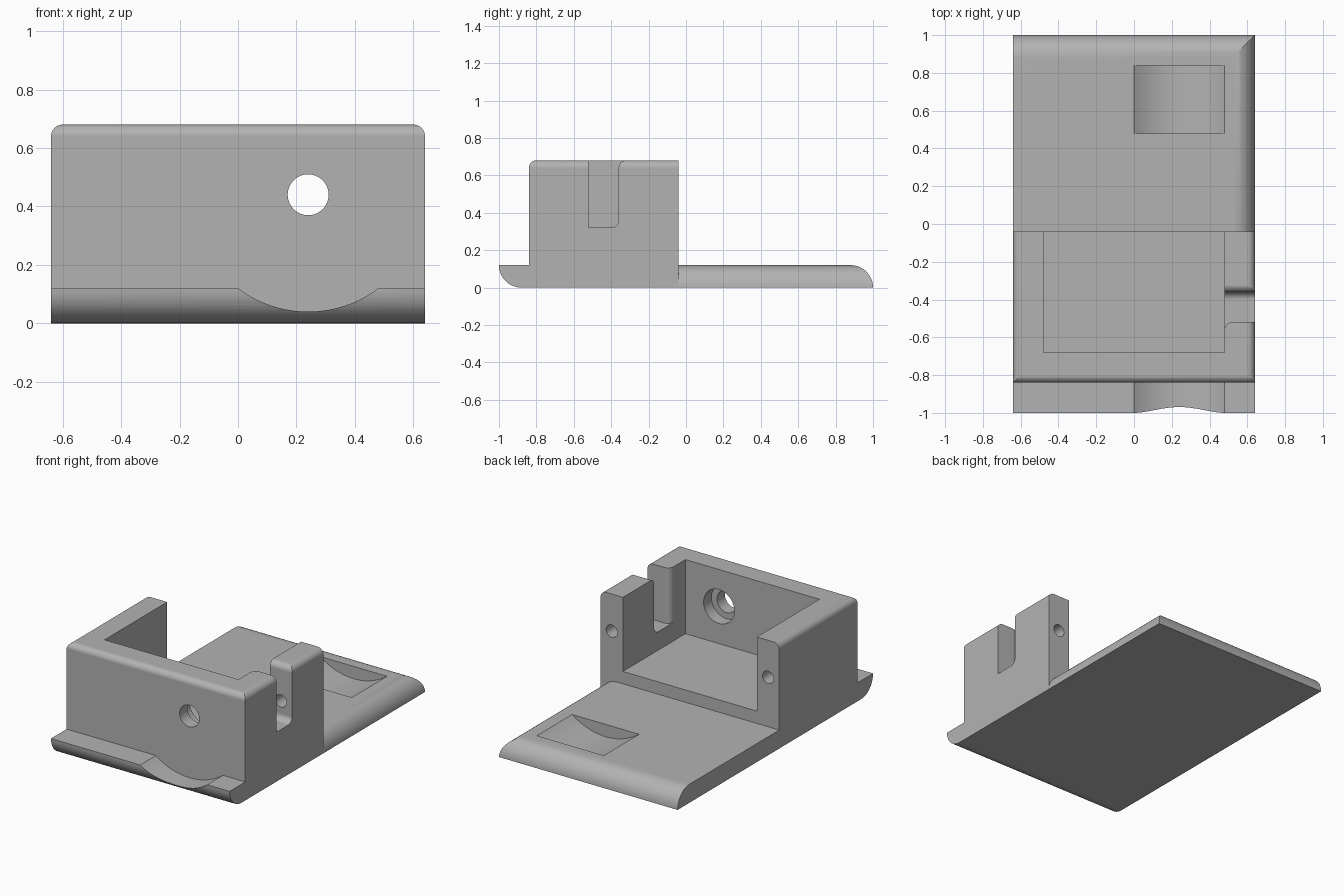
import bpy, bmesh
from math import radians, cos, sin
from mathutils import Vector

cube = bpy.data.objects.get("Cube")
if cube:
    bpy.data.objects.remove(cube, do_unlink=True)

GREY = (0.45, 0.45, 0.45, 1)
mat = bpy.data.materials.new("plain grey")
mat.use_nodes = True
mat.diffuse_color = GREY
mat.node_tree.nodes["Principled BSDF"].inputs["Base Color"].default_value = GREY


def arc(cx, cy, r, start, end, steps=12):
    angles = [radians(start + (end - start) * i / steps) for i in range(steps + 1)]
    return [(cx + r * cos(a), cy + r * sin(a)) for a in angles]


def circle(cx, cy, r, steps=48):
    return arc(cx, cy, r, 0, 360, steps)[:-1]


def rect(a0, a1, b0, b1):
    return [(a0, b0), (a1, b0), (a1, b1), (a0, b1)]


def prism(name, profile, axis, start, end):
    """Extrude a 2D profile along an axis; profile uses the other two axes in order."""
    place = {"x": lambda a, b: (start, a, b),
             "y": lambda a, b: (a, start, b),
             "z": lambda a, b: (a, b, start)}[axis]
    bm = bmesh.new()
    face = bm.faces.new([bm.verts.new(place(a, b)) for a, b in profile])
    grown = bmesh.ops.extrude_face_region(bm, geom=[face])["geom"]
    shift = Vector([(end - start) * (axis == k) for k in "xyz"])
    bmesh.ops.translate(bm, vec=shift,
                        verts=[v for v in grown if isinstance(v, bmesh.types.BMVert)])
    bmesh.ops.recalc_face_normals(bm, faces=bm.faces)
    mesh = bpy.data.meshes.new(name)
    bm.to_mesh(mesh)
    bm.free()
    mesh.materials.append(mat)
    obj = bpy.data.objects.new(name, mesh)
    bpy.context.collection.objects.link(obj)
    return obj


def combine(target, tool, operation="DIFFERENCE"):
    """Apply a boolean and throw the tool away."""
    bpy.context.view_layer.objects.active = target
    mod = target.modifiers.new("shape", "BOOLEAN")
    mod.operation, mod.solver, mod.object = operation, "EXACT", tool
    bpy.ops.object.modifier_apply(modifier=mod.name)
    bpy.data.objects.remove(tool, do_unlink=True)


W, PLATE, TOP = 0.64, 0.12, 0.68      # half width, plate height, box height
FRONT, BACK = -0.84, -0.04            # box extent in depth
R = 0.04                              # small edge radius

# base plate: rounded under the front lip and over the back edge
body = prism("mounting_bracket",
             arc(-0.88, PLATE, PLATE, 180, 270) + arc(0.88, 0, PLATE, 0, 90),
             "x", -W, W)

# plate's left edge rounded behind the box
combine(body, prism("edge_cutter", arc(W - PLATE, 0, PLATE, 0, 90)
                    + [(W - PLATE, 0.2), (0.8, 0.2), (0.8, 0)], "y", BACK, 1.2))

# upright box with rounded top sides
box = prism("box", [(-W, 0.06), (W, 0.06)] + arc(W - R, TOP - R, R, 0, 90)
            + arc(R - W, TOP - R, R, 90, 180), "y", FRONT, BACK)
combine(box, prism("front_edge_cutter", arc(FRONT + R, TOP - R, R, 90, 180)
                   + [(FRONT - 0.1, TOP - R), (FRONT - 0.1, 0.8), (FRONT + R, 0.8)],
                   "x", -1, 1))
combine(body, box, "UNION")

# cavity open at the top and back
combine(body, prism("cavity", rect(-0.48, 0.48, -0.68, 0.1), "z", 0.2, 0.9))

# slot through the left wall, with rounded floor corner, lip and inner corner
slot = ([(-0.52, 0.8), (-0.52, 0.32)] + arc(-0.36 - R, 0.32 + R, R, 270, 360)
        + arc(-0.36 + R, TOP - R, R, 180, 90) + [(-0.36 + R, 0.8)])
combine(body, prism("slot", slot, "x", 0.4, 0.8))
combine(body, prism("slot_corner", arc(0.48 + R, -0.52 - R, R, 180, 90)
                    + [(0.48 + R, -0.48), (0.44, -0.48), (0.44, -0.52 - R)],
                    "z", 0.32, 0.9))

# front hole with a counterbore on the inside
combine(body, prism("front_hole", circle(0.24, 0.44, 0.07), "y", -0.9, -0.6))
combine(body, prism("counterbore", circle(0.24, 0.44, 0.11), "y", -0.76, -0.6))

# screw holes in the back ends of both side walls
for x in (-0.56, 0.56):
    combine(body, prism("screw_hole", circle(x, 0.44, R, 32), "y", -0.4, 0.1))

# shallow round scoops in the front lip and the back of the plate
for y0, y1 in ((-1.1, FRONT), (0.48, 0.84)):
    combine(body, prism("scoop", circle(0.24, 0.44, 0.4, 96), "y", y0, y1))

# tidy flat faces and shade the curves smoothly
bm = bmesh.new()
bm.from_mesh(body.data)
bmesh.ops.remove_doubles(bm, verts=bm.verts, dist=0.0001)
bmesh.ops.dissolve_limit(bm, angle_limit=radians(0.5), verts=bm.verts, edges=bm.edges)
bm.to_mesh(body.data)
bm.free()
bpy.ops.object.select_all(action="DESELECT")
body.select_set(True)
bpy.context.view_layer.objects.active = body
bpy.ops.object.shade_smooth_by_angle(angle=radians(25))
normals = body.modifiers.new("even shading", "WEIGHTED_NORMAL")
normals.keep_sharp = True
